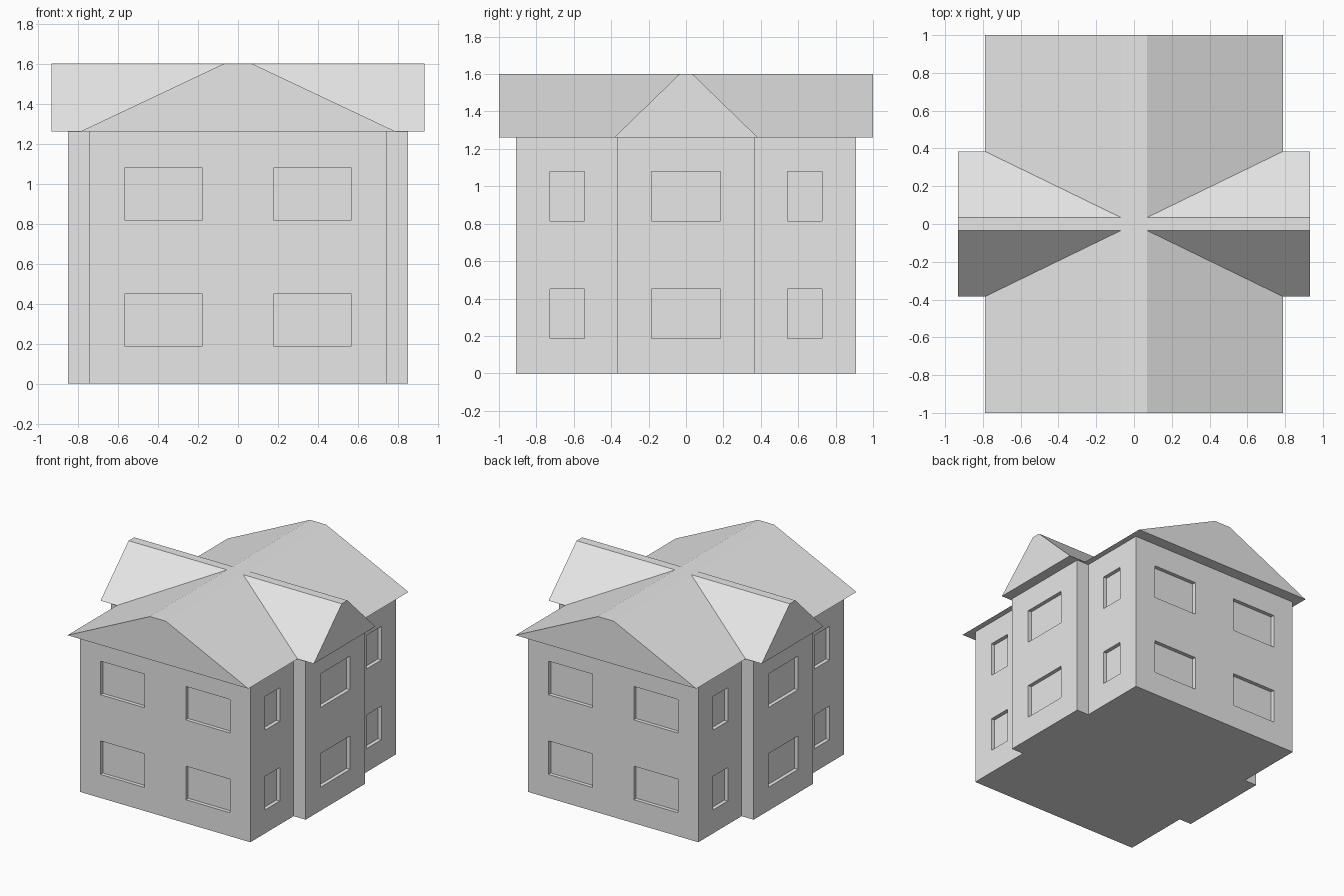
import bpy
import bmesh
from mathutils import Matrix, Vector

cube = bpy.data.objects.get("Cube")
if cube:
    bpy.data.objects.remove(cube, do_unlink=True)

GREY = (0.8, 0.8, 0.8, 1)
plaster = bpy.data.materials.new("light grey")
plaster.use_nodes = True
plaster.diffuse_color = GREY
plaster.node_tree.nodes["Principled BSDF"].inputs["Base Color"].default_value = GREY

EAVES, RIDGE = 1.26, 1.6
BODY_X, BODY_Y = 0.745, 0.91      # main block half sizes
WING_X, WING_Y = 0.85, 0.37       # side bays half sizes
RECESS = 0.03


def make_object(name, bm):
    bmesh.ops.recalc_face_normals(bm, faces=bm.faces)
    mesh = bpy.data.meshes.new(name)
    bm.to_mesh(mesh)
    bm.free()
    mesh.materials.append(plaster)
    obj = bpy.data.objects.new(name, mesh)
    bpy.context.collection.objects.link(obj)
    return obj


def extrude(name, points, direction):
    bm = bmesh.new()
    face = bm.faces.new([bm.verts.new(p) for p in points])
    result = bmesh.ops.extrude_face_region(bm, geom=[face], use_keep_orig=True)
    verts = [g for g in result["geom"] if isinstance(g, bmesh.types.BMVert)]
    bmesh.ops.translate(bm, verts=verts, vec=Vector(direction))
    return make_object(name, bm)


def combine(target, tool, operation):
    mod = target.modifiers.new(operation, 'BOOLEAN')
    mod.operation = operation
    mod.solver = 'EXACT'
    mod.object = tool
    with bpy.context.temp_override(object=target, active_object=target):
        bpy.ops.object.modifier_apply(modifier=mod.name)
    bpy.data.objects.remove(tool, do_unlink=True)


# Walls: cross-shaped plan, mirrored quarter by quarter
quarter = [(WING_X, WING_Y), (BODY_X, WING_Y), (BODY_X, BODY_Y)]
plan = quarter + [(-x, y) for x, y in reversed(quarter)]
plan += [(-x, -y) for x, y in plan]
walls = extrude("walls", [(x, y, 0) for x, y in plan], (0, 0, EAVES))

# Window recesses on two storeys of all four sides
bm = bmesh.new()


def window(x, y, z, sx, sy):
    size = Matrix.Diagonal((sx, sy, 0.265, 1))
    bmesh.ops.create_cube(bm, size=1, matrix=Matrix.Translation((x, y, z)) @ size)


for z in (0.318, 0.948):
    for side in (-1, 1):
        window(side * WING_X, 0, z, 2 * RECESS, 0.37)
        for end in (-1, 1):
            window(end * 0.373, side * BODY_Y, z, 0.385, 2 * RECESS)
            window(side * BODY_X, end * 0.635, z, 2 * RECESS, 0.185)
combine(walls, make_object("window_cutter", bm), 'DIFFERENCE')


# Roof: two crossing gables with narrow flat ridges
def gable(name, eave, ridge, reach, across):
    profile = [(-eave, EAVES), (eave, EAVES), (ridge, RIDGE), (-ridge, RIDGE)]
    if across:
        return extrude(name, [(-reach, a, z) for a, z in profile], (2 * reach, 0, 0))
    return extrude(name, [(a, -reach, z) for a, z in profile], (0, 2 * reach, 0))


roof = gable("roof", 0.79, 0.07, 1.0, False)
combine(roof, gable("cross_roof", 0.385, 0.035, 0.932, True), 'UNION')
